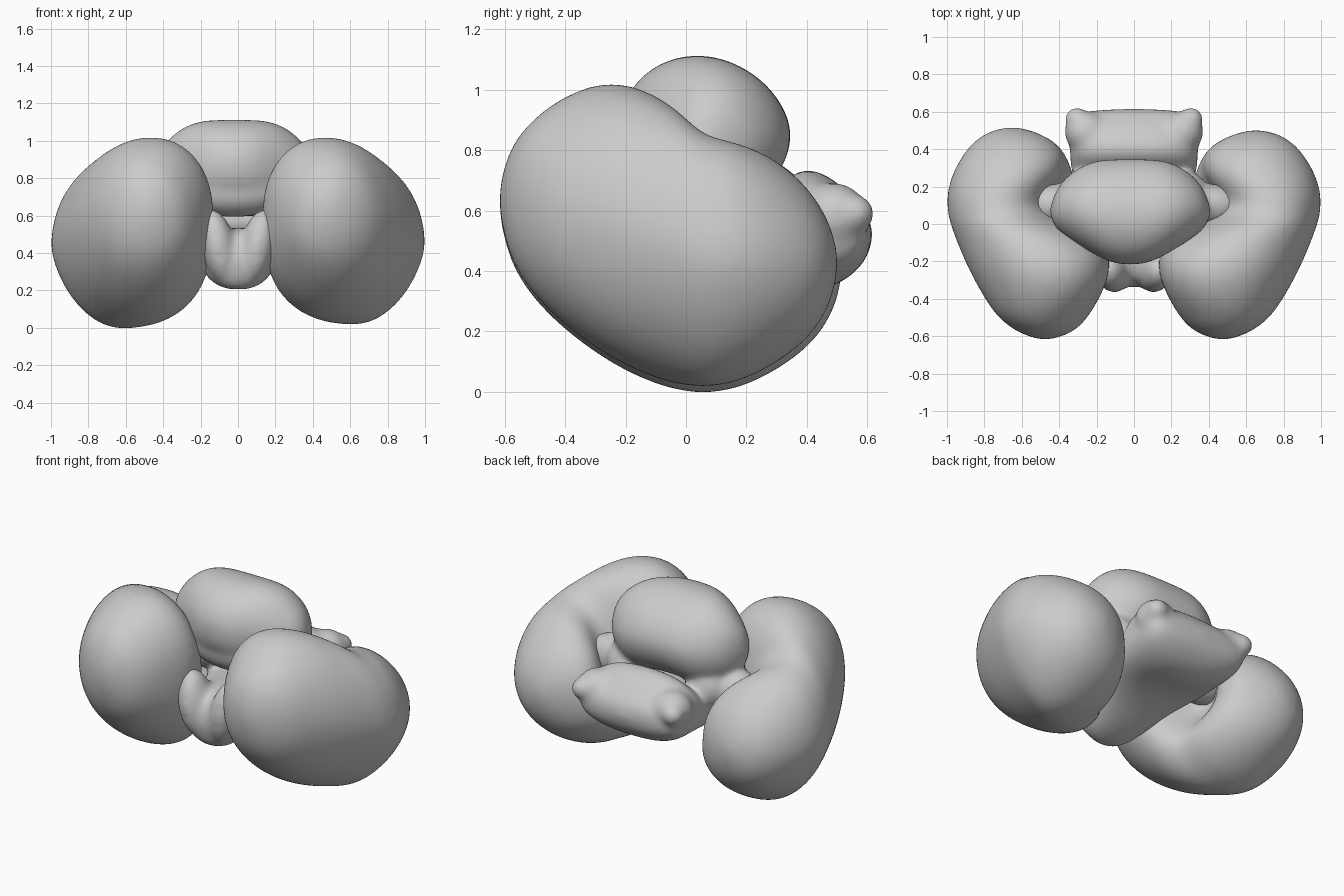
import bpy, bmesh
from math import sin, cos, pi
from mathutils import Matrix

if "Cube" in bpy.data.objects:
    bpy.data.objects.remove(bpy.data.objects["Cube"])

SEG = 32


def spow(v, p):
    return (abs(v) ** p) * (1 if v >= 0 else -1)


def loft(bm, axis, start, rings, end, power=2.0):
    """Closed body of (super)elliptical slices along x or y.
    rings: (position, low, high, bottom, top, shift of underside, bulge of the
    lower low side, shift of top), the last three optional; start/end are tips."""
    loops = []
    for ring in rings:
        t, a0, a1, z0, z1, under, bulge, over = (*ring, 0, 0, 0)[:8]
        loop = []
        for i in range(SEG):
            c, s = cos(2 * pi * i / SEG), sin(2 * pi * i / SEG)
            a = (a0 + a1) / 2 + (a1 - a0) / 2 * spow(c, 2 / power)
            z = (z0 + z1) / 2 + (z1 - z0) / 2 * spow(s, 2 / power)
            a += under * min(0, s) - over * max(0, s)
            a += bulge * min(0, c) * min(1, max(0, -2 * s))
            loop.append(bm.verts.new((t, a, z) if axis == 'x' else (a, t, z)))
        loops.append(loop)
    tips = [bm.verts.new(start), bm.verts.new(end)]
    for i in range(SEG):
        j = (i + 1) % SEG
        for p, q in zip(loops, loops[1:]):
            bm.faces.new((p[i], p[j], q[j], q[i]))
        bm.faces.new((tips[0], loops[0][j], loops[0][i]))
        bm.faces.new((tips[1], loops[-1][i], loops[-1][j]))


def blob(bm, loc, radii, tilt=0.0):
    m = Matrix.Translation(loc) @ Matrix.Rotation(tilt, 4, 'Y') @ Matrix.Diagonal((*radii, 1))
    bmesh.ops.create_uvsphere(bm, u_segments=20, v_segments=12, radius=1, matrix=m)


def finish(bm, name, voxel, smooth):
    bmesh.ops.recalc_face_normals(bm, faces=bm.faces)
    me = bpy.data.meshes.new(name)
    bm.to_mesh(me)
    bm.free()
    for p in me.polygons:
        p.use_smooth = True
    ob = bpy.data.objects.new(name, me)
    bpy.context.collection.objects.link(ob)
    sub = ob.modifiers.new("Subdivide", 'SUBSURF')
    sub.levels = sub.render_levels = 2
    rm = ob.modifiers.new("Fuse", 'REMESH')
    rm.mode = 'VOXEL'
    rm.voxel_size = voxel
    rm.use_smooth_shade = True
    sm = ob.modifiers.new("Soften", 'SMOOTH')
    sm.factor = 0.5
    sm.iterations = smooth


# Big kidney-shaped side lobes: slices from front to back
lobe_rings = [
    (-0.607, 0.40, 0.55, 0.52, 0.73),
    (-0.57, 0.31, 0.64, 0.40, 0.83),
    (-0.50, 0.245, 0.73, 0.30, 0.91),
    (-0.40, 0.185, 0.80, 0.20, 0.985, 0, 0, 0.03),
    (-0.25, 0.12, 0.885, 0.09, 1.04, 0.01, 0, 0.05),
    (-0.10, 0.14, 0.95, 0.02, 0.99, 0.04, 0.01, 0.03),
    (0.00, 0.32, 0.985, -0.003, 0.91, 0.08, 0.12),
    (0.06, 0.46, 1.0, -0.007, 0.845, 0.10, 0.20),
    (0.15, 0.46, 1.005, 0.003, 0.83, 0.10, 0.19),
    (0.25, 0.37, 0.98, 0.045, 0.795, 0.06, 0.08),
    (0.35, 0.36, 0.925, 0.11, 0.725, 0.03, 0.02),
    (0.43, 0.42, 0.86, 0.185, 0.64, 0.02),
    (0.485, 0.54, 0.77, 0.29, 0.53),
]
for name, side in (("left_lobe", -1), ("right_lobe", 1)):
    bm = bmesh.new()
    loft(bm, 'y', (0.475, -0.622, 0.63), lobe_rings, (0.65, 0.507, 0.42), 2.08)
    for v in bm.verts:
        v.co.x *= side
        if side > 0:                       # right lobe sits slightly higher
            v.co.z = v.co.z * 0.98 + 0.02
        elif v.co.y > 0:                   # left lobe reaches further back
            v.co.y *= 1.03
    finish(bm, name, 0.016, 20)

# Central body, fused from several masses
bm = bmesh.new()

# upper mass: slices from left to right, symmetric about x = -0.02
half = [
    (0.41, -0.01, 0.15, 0.72, 0.93),
    (0.37, -0.05, 0.23, 0.66, 0.995),
    (0.28, -0.11, 0.305, 0.60, 1.075, 0, 0, 0.02),
    (0.18, -0.17, 0.345, 0.585, 1.11, 0, 0, 0.03),
    (0.08, -0.22, 0.35, 0.60, 1.115, 0, 0, 0.03),
]
upper = [(-0.02 - h[0], *h[1:]) for h in half] + [(-0.02 + h[0], *h[1:]) for h in reversed(half)]
loft(bm, 'x', (-0.455, 0.07, 0.83), upper, (0.415, 0.07, 0.83), 1.93)
blob(bm, (-0.02, -0.04, 0.73), (0.29, 0.145, 0.14))     # its lower front

# lower mass: slices from the front tongue to the broad back
lower = [(y, -w, w, z0, z1) for y, w, z0, z1 in (
    (-0.315, 0.09, 0.23, 0.46),
    (-0.25, 0.175, 0.19, 0.53),
    (-0.10, 0.205, 0.225, 0.54),
    (0.05, 0.25, 0.30, 0.53),
    (0.20, 0.32, 0.345, 0.55),
    (0.30, 0.34, 0.34, 0.67),
    (0.38, 0.345, 0.33, 0.755),
    (0.48, 0.345, 0.34, 0.715),
    (0.56, 0.335, 0.39, 0.64),
    (0.605, 0.29, 0.45, 0.59),
)]
loft(bm, 'y', (0, -0.345, 0.36), lower, (0, 0.62, 0.52), 2.5)

for s in (-1, 1):
    # prongs of the front tongue
    blob(bm, (s * 0.105, -0.25, 0.435), (0.095, 0.12, 0.205), s * 0.2)
    # rear corner horns with their broad roots
    blob(bm, (s * 0.305, 0.56, 0.59), (0.068, 0.068, 0.065))
    blob(bm, (s * 0.255, 0.49, 0.58), (0.12, 0.115, 0.115))
    # columns beside the central opening
    blob(bm, (s * 0.27, 0.14, 0.61), (0.14, 0.15, 0.14))
    # stalks reaching into the side lobes
    blob(bm, (s * 0.39, 0.1, 0.59), (0.20, 0.12, 0.13))

finish(bm, "central_body", 0.014, 28)
